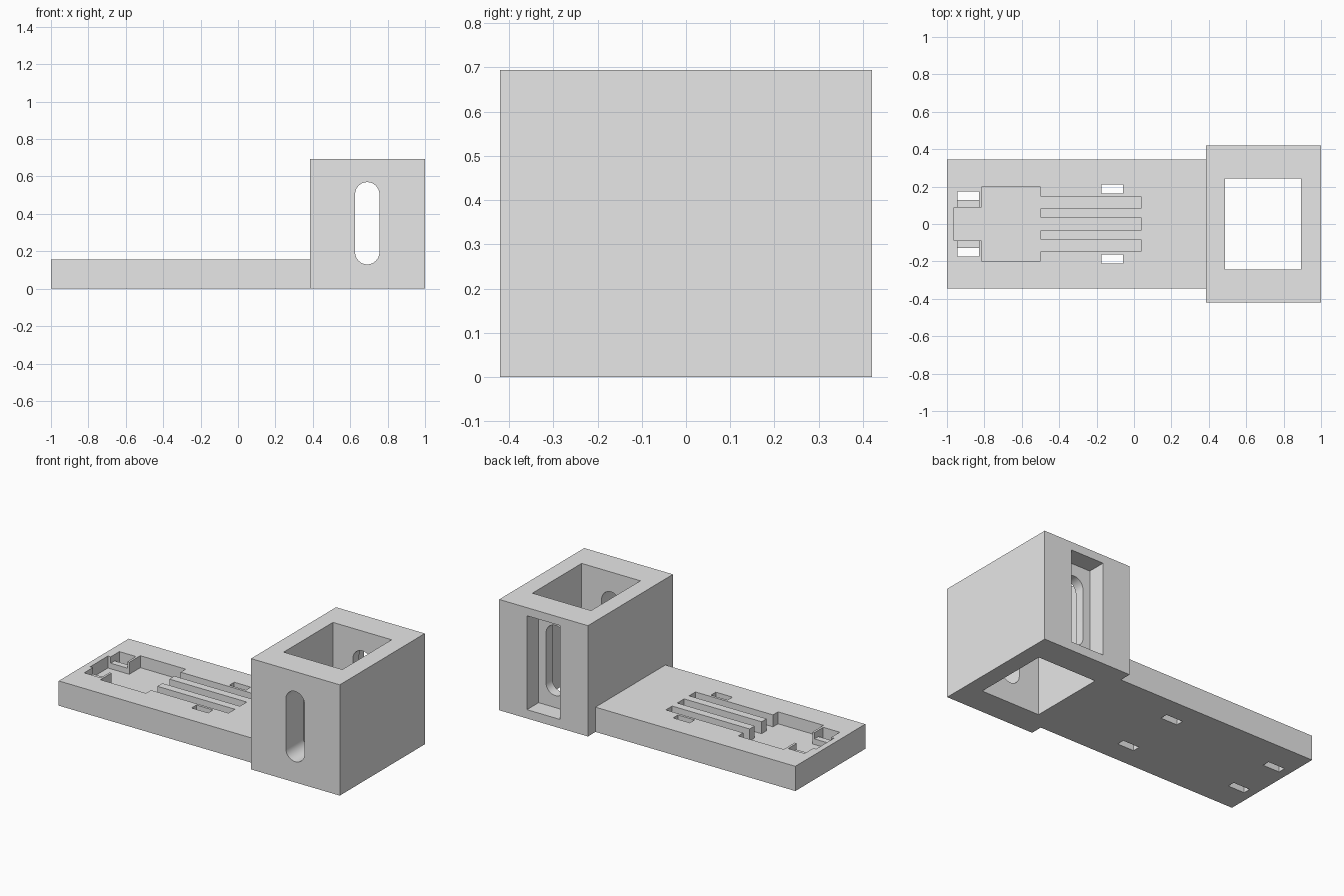
import bpy
import math

cube = bpy.data.objects.get("Cube")
if cube:
    bpy.data.objects.remove(cube, do_unlink=True)

grey = bpy.data.materials.new("light grey plastic")
grey.use_nodes = True
grey.diffuse_color = (0.8, 0.8, 0.8, 1)
grey.node_tree.nodes["Principled BSDF"].inputs["Base Color"].default_value = grey.diffuse_color


def prism(name, outline, lo, hi, axis="z"):
    """Extrude a flat outline: (x, y) along z, or (x, z) along y."""
    n = len(outline)

    def place(p, h):
        return (p[0], p[1], h) if axis == "z" else (p[0], h, p[1])

    verts = [place(p, h) for h in (lo, hi) for p in outline]
    faces = [list(range(n))[::-1], list(range(n, 2 * n))]
    faces += [[i, (i + 1) % n, (i + 1) % n + n, i + n] for i in range(n)]
    if axis == "y":
        faces = [f[::-1] for f in faces]
    mesh = bpy.data.meshes.new(name)
    mesh.from_pydata(verts, [], faces)
    mesh.materials.append(grey)
    obj = bpy.data.objects.new(name, mesh)
    bpy.context.collection.objects.link(obj)
    return obj


def block(name, x, y, z):
    return prism(name, [(x[0], y[0]), (x[1], y[0]), (x[1], y[1]), (x[0], y[1])], *z)


def select(obj):
    bpy.ops.object.select_all(action="DESELECT")
    obj.select_set(True)
    bpy.context.view_layer.objects.active = obj


def cut(target, cutter):
    cutter.hide_render = True
    mod = target.modifiers.new("cut", "BOOLEAN")
    mod.operation, mod.solver, mod.object = "DIFFERENCE", "EXACT", cutter
    select(target)
    bpy.ops.object.modifier_apply(modifier=mod.name)
    bpy.data.objects.remove(cutter, do_unlink=True)


BELOW, ABOVE = -0.1, 1.0
JOINT, PLATE_TOP, FLOOR, LEDGE = 0.385, 0.155, 0.08, 0.115

# Base plate
plate = block("base_plate", (-1, JOINT), (-0.346, 0.346), (0, PLATE_TOP))

# Pocket with a narrow end and three finger channels, mirrored about the x axis
half = [(-0.963, 0.088), (-0.815, 0.088), (-0.815, 0.197), (-0.5, 0.197),
        (-0.5, 0.147), (0.037, 0.147), (0.037, 0.084), (-0.5, 0.084),
        (-0.5, 0.034), (0.037, 0.034)]
outline = [(x, -y) for x, y in half] + half[::-1]
cut(plate, prism("pocket_cutter", outline, FLOOR, ABOVE))

# Strap holes on both sides, the end pair with a ledge into the pocket
for s in (-1, 1):
    def span(a, b):
        return sorted((s * a, s * b))
    cut(plate, block("ledge_cutter", (-0.944, -0.829), span(0.05, 0.174), (LEDGE, ABOVE)))
    cut(plate, block("end_hole_cutter", (-0.944, -0.829), span(0.127, 0.174), (BELOW, ABOVE)))
    cut(plate, block("middle_hole_cutter", (-0.174, -0.059), span(0.163, 0.211), (BELOW, ABOVE)))

# Hollow tower
tower = block("tower", (JOINT, 1), (-0.421, 0.421), (0, 0.694))
cut(tower, block("shaft_cutter", (0.487, 0.894), (-0.244, 0.244), (BELOW, ABOVE)))

# Recess in the back wall
cut(tower, block("recess_cutter", (0.577, 0.807), (0.306, 0.6), (0.055, 0.643)))

# Round-ended slot through front and back walls
CX, R, STEPS = 0.691, 0.065, 16
slot = []
for cz, start in ((0.505, 0), (0.195, math.pi)):
    for i in range(STEPS + 1):
        a = start + math.pi * i / STEPS
        slot.append((CX + R * math.cos(a), cz + R * math.sin(a)))
cut(tower, prism("slot_cutter", slot, -0.6, 0.6, "y"))

for obj in (plate, tower):
    select(obj)
    bpy.ops.object.shade_smooth_by_angle(angle=math.radians(30))
